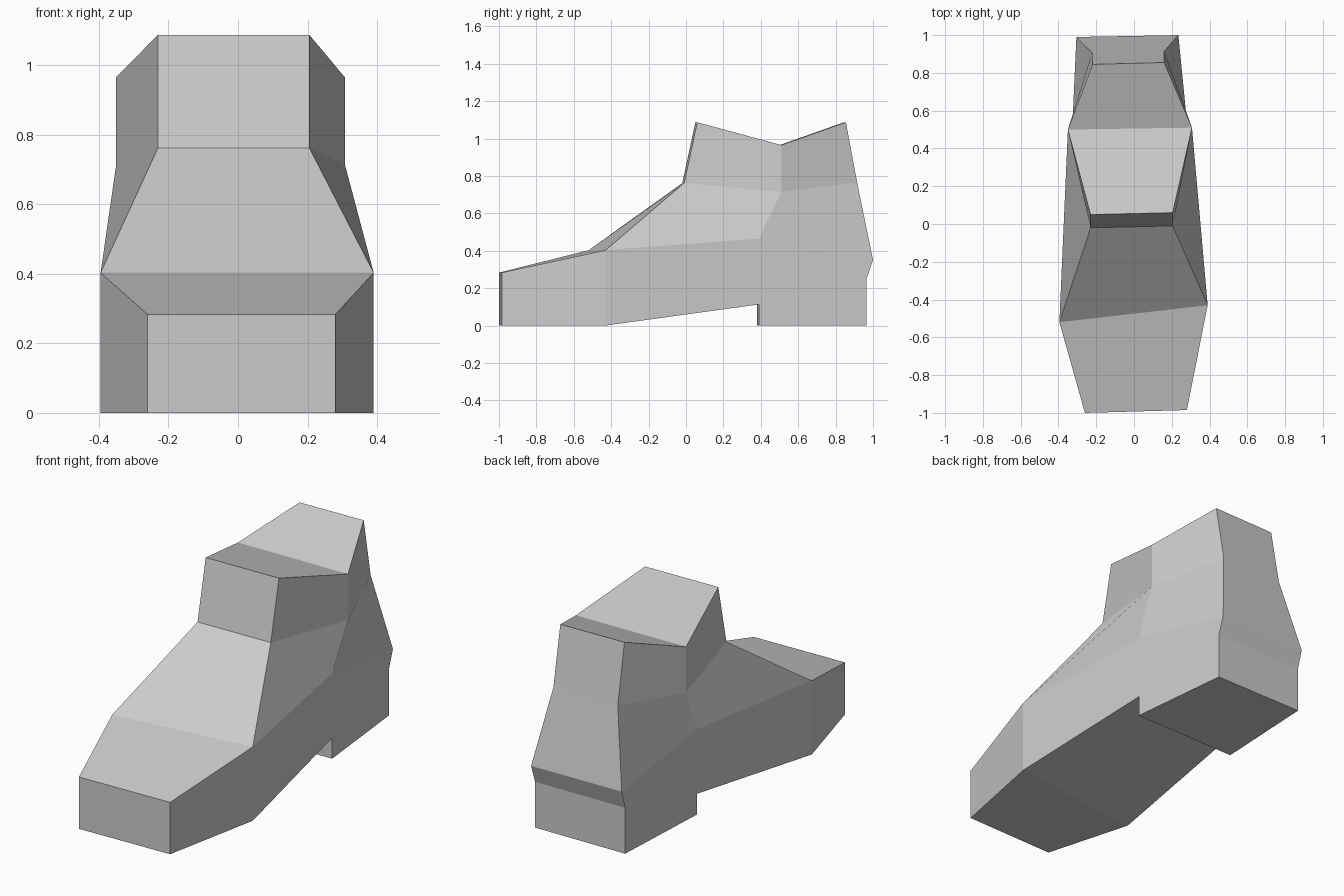
import bpy
import bmesh

default_cube = bpy.data.objects.get("Cube")
if default_cube:
    bpy.data.objects.remove(default_cube, do_unlink=True)

# Plain grey leather
grey = bpy.data.materials.new("plain grey")
grey.use_nodes = True
colour = (0.6, 0.6, 0.6, 1)
grey.diffuse_color = colour
grey.node_tree.nodes["Principled BSDF"].inputs["Base Color"].default_value = colour

bm = bmesh.new()


def pair(x_right, x_left, y_right, y_left, z):
    """One vertex on each side of the boot at the same height."""
    return bm.verts.new((x_right, y_right, z)), bm.verts.new((x_left, y_left, z))


def column(*plan, heights):
    """Vertex pairs stacked above one another."""
    return [pair(*plan, z) for z in heights]


# Stations from the toe to the heel
toe_sole, toe_top = column(-.26, .28, -1, -.985, heights=(0, .283))
ball_sole, ball_top = column(-.395, .39, -.52, -.43, heights=(0, .403))
heel_front, arch, waist = column(-.333, .295, .38, .39, heights=(0, .113, .465))
heel_sole, heel_top = column(-.305, .235, .96, .965, heights=(0, .25))
heel_bulge = pair(-.305, .235, .99, 1, .35)

# Ankle and cuff
instep = pair(-.23, .205, -.02, -.01, .762)
cuff_front = pair(-.23, .205, .05, .06, 1.087)
ankle_side, cuff_side = column(-.35, .307, .5, .51, heights=(.715, .965))
ankle_back = pair(-.222, .16, .905, .915, .765)
cuff_back = pair(-.22, .16, .845, .855, 1.087)

# Side panels, the same layout on both sides
panels = [
    (toe_sole, toe_top, ball_top, ball_sole),
    (ball_sole, ball_top, waist, arch),
    (heel_front, arch, heel_top, heel_sole),
    (arch, waist, heel_bulge, heel_top),
    (ball_top, instep, ankle_side, waist),
    (instep, cuff_front, cuff_side, ankle_side),
    (waist, ankle_side, ankle_back, heel_bulge),
    (ankle_side, cuff_side, cuff_back, ankle_back),
]
for panel in panels:
    for side in (0, 1):
        bm.faces.new([station[side] for station in panel])

# Strip running over the toe, folded top, back, heel and sole
outline = [toe_sole, toe_top, ball_top, instep, cuff_front, cuff_side, cuff_back,
           ankle_back, heel_bulge, heel_top, heel_sole, heel_front, arch, ball_sole]
for here, after in zip(outline, outline[1:] + outline[:1]):
    bm.faces.new((here[0], here[1], after[1], after[0]))

bmesh.ops.recalc_face_normals(bm, faces=bm.faces[:])
mesh = bpy.data.meshes.new("ankle_boot")
bm.to_mesh(mesh)
bm.free()
mesh.materials.append(grey)
boot = bpy.data.objects.new("ankle_boot", mesh)
bpy.context.collection.objects.link(boot)
